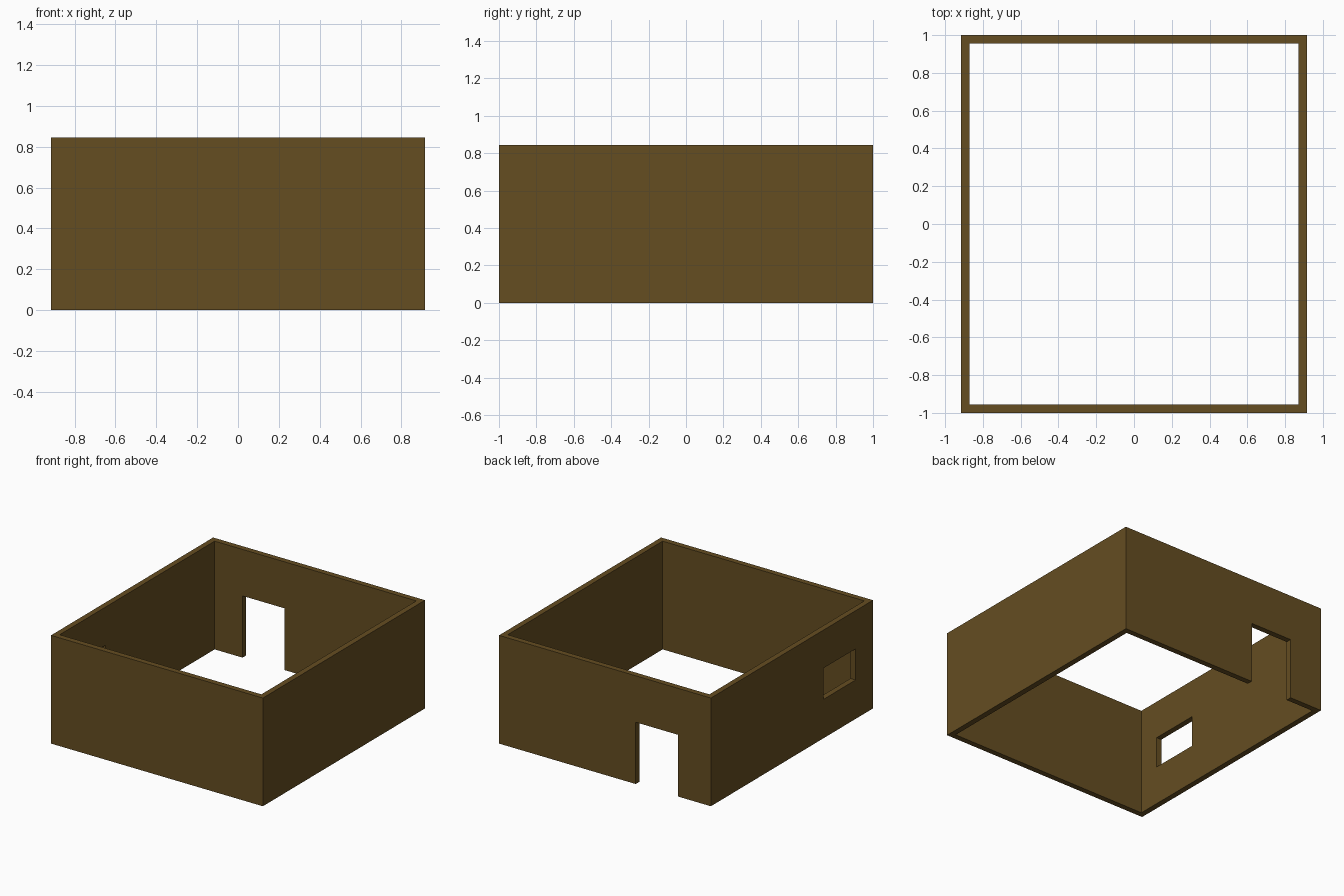
import bpy

if "Cube" in bpy.data.objects:
    bpy.data.objects.remove(bpy.data.objects["Cube"])

W, L, H, T = 1.83, 2.0, 0.845, 0.044   # outer width, length, height, wall thickness

wood = bpy.data.materials.new("brown_wall")
wood.diffuse_color = (0.13, 0.075, 0.0155, 1)
wood.use_nodes = True
wood.node_tree.nodes["Principled BSDF"].inputs["Base Color"].default_value = wood.diffuse_color


def box(name, x, y, z):
    """Box from (min, max) ranges on each axis."""
    verts = [(a, b, c) for a in x for b in y for c in z]
    faces = [(0, 1, 3, 2), (4, 6, 7, 5), (0, 4, 5, 1),
             (2, 3, 7, 6), (0, 2, 6, 4), (1, 5, 7, 3)]
    mesh = bpy.data.meshes.new(name)
    mesh.from_pydata(verts, [], faces)
    mesh.materials.append(wood)
    obj = bpy.data.objects.new(name, mesh)
    bpy.context.collection.objects.link(obj)
    return obj


# Solid block that becomes the open room shell
walls = box("room_walls", (-W / 2, W / 2), (-L / 2, L / 2), (0, H))

# Openings: hollow interior, back doorway, left window
cutters = [
    box("interior_cutter", (-W / 2 + T, W / 2 - T), (-L / 2 + T, L / 2 - T), (-0.2, H + 0.2)),
    box("doorway_cutter", (-0.63, -0.266), (L / 2 - 0.2, L / 2 + 0.2), (-0.1, 0.482)),
    box("window_cutter", (-W / 2 - 0.2, -W / 2 + 0.2), (-0.785, -0.39), (0.304, 0.547)),
]
bpy.context.view_layer.objects.active = walls
for cutter in cutters:
    mod = walls.modifiers.new(cutter.name, 'BOOLEAN')
    mod.operation = 'DIFFERENCE'
    mod.solver = 'EXACT'
    mod.object = cutter
    bpy.ops.object.modifier_apply(modifier=mod.name)
for cutter in cutters:
    bpy.data.objects.remove(cutter, do_unlink=True)
